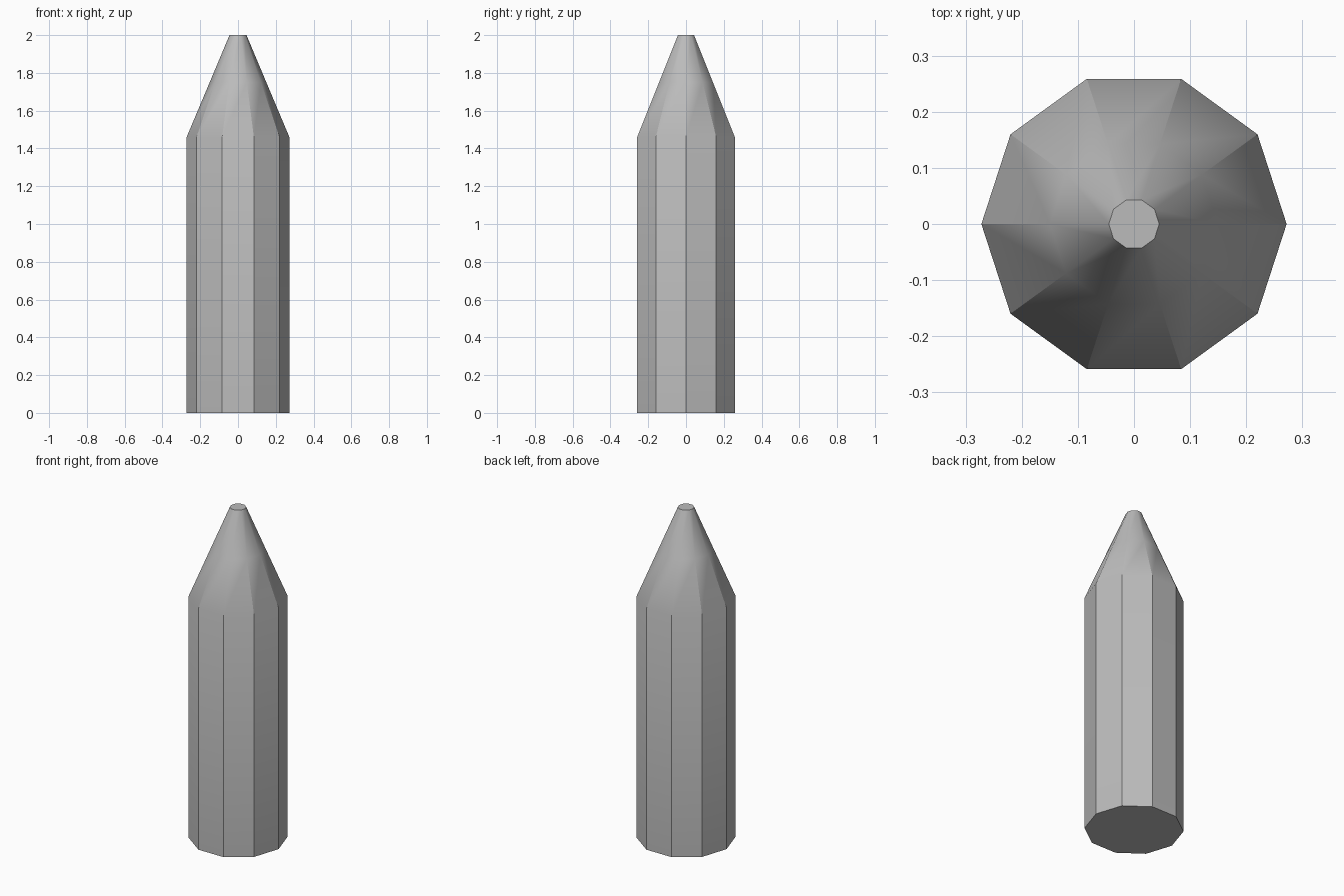
import bpy, bmesh
from math import cos, sin, pi

cube = bpy.data.objects.get("Cube")
if cube:
    bpy.data.objects.remove(cube)

SIDES = 10
SMOOTH_FROM = 1.75
PROFILE = [(0.272, 0), (0.272, 1.46), (0.15, SMOOTH_FROM), (0.045, 2)]

# Single grey material
grey = bpy.data.materials.new("plain grey")
grey.use_nodes = True
colour = (0.5, 0.5, 0.5, 1)
grey.diffuse_color = colour
grey.node_tree.nodes["Principled BSDF"].inputs["Base Color"].default_value = colour

# Ten-sided shaft with a tapered, blunt tip
bm = bmesh.new()
rings = [[bm.verts.new((r * cos(2 * pi * i / SIDES), r * sin(2 * pi * i / SIDES), z))
          for i in range(SIDES)] for r, z in PROFILE]
for low, high in zip(rings, rings[1:]):
    for i in range(SIDES):
        j = (i + 1) % SIDES
        bm.faces.new((low[i], low[j], high[j], high[i])).smooth = True
caps = [bm.faces.new(rings[0][::-1]), bm.faces.new(rings[-1])]

# Crisp corners along the shaft and cap rims, soft towards the tip
for edge in bm.edges:
    bottom, top = sorted(v.co.z for v in edge.verts)
    corner = top > bottom + 0.01 and bottom < SMOOTH_FROM - 0.01
    rim = any(face in caps for face in edge.link_faces)
    edge.smooth = not (corner or rim)

mesh = bpy.data.meshes.new("pointed_shaft")
bm.to_mesh(mesh)
bm.free()
mesh.materials.append(grey)
shaft = bpy.data.objects.new("pointed_shaft", mesh)
bpy.context.collection.objects.link(shaft)
